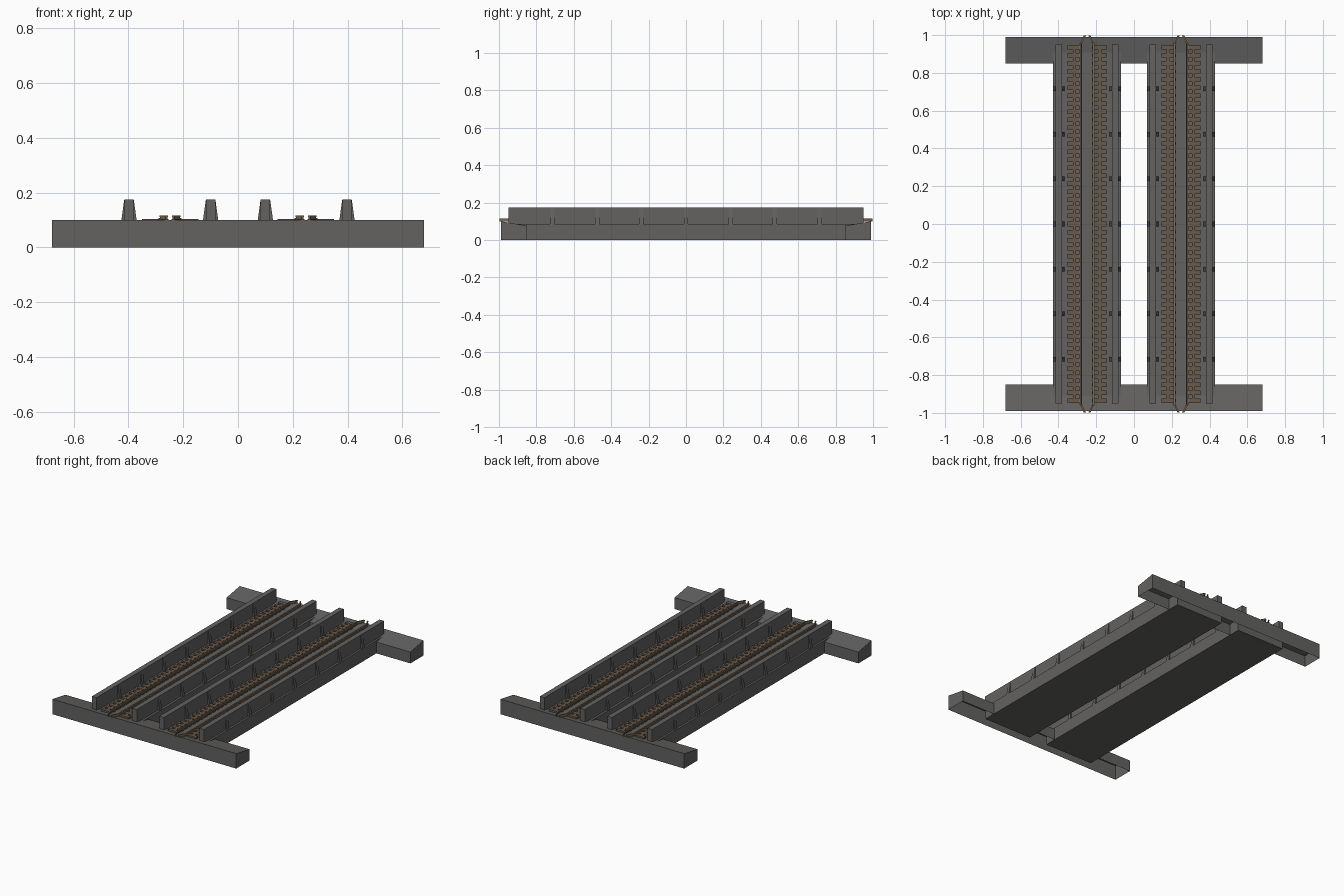
import bpy, bmesh

if "Cube" in bpy.data.objects:
    bpy.data.objects.remove(bpy.data.objects["Cube"])


def material(name, rgb):
    m = bpy.data.materials.new(name)
    m.diffuse_color = (*rgb, 1)
    m.use_nodes = True
    m.node_tree.nodes["Principled BSDF"].inputs["Base Color"].default_value = m.diffuse_color
    return m


GRAY = material("concrete_gray", (0.125, 0.122, 0.12))
BROWN = material("sleeper_brown", (0.14, 0.1, 0.07))
TAN = material("rail_tan", (0.2, 0.145, 0.095))


def finish(name, bm, mat):
    bmesh.ops.recalc_face_normals(bm, faces=bm.faces[:])
    me = bpy.data.meshes.new(name)
    bm.to_mesh(me)
    bm.free()
    me.materials.append(mat)
    ob = bpy.data.objects.new(name, me)
    bpy.context.collection.objects.link(ob)
    return ob


def box(bm, x0, x1, y0, y1, z0, z1):
    vs = bmesh.ops.create_cube(bm, size=1)["verts"]
    for v in vs:
        v.co.x = x0 if v.co.x < 0 else x1
        v.co.y = y0 if v.co.y < 0 else y1
        v.co.z = z0 if v.co.z < 0 else z1


def prism(bm, a, b):
    """Solid between two matching loops of points."""
    va = [bm.verts.new(p) for p in a]
    vb = [bm.verts.new(p) for p in b]
    n = len(a)
    faces = [bm.faces.new(va), bm.faces.new(vb[::-1])]
    for i in range(n):
        j = (i + 1) % n
        faces.append(bm.faces.new((va[i], vb[i], vb[j], va[j])))
    return faces


# end beams: sloped top, open underneath
for s, label in ((-1, "front"), (1, "back")):
    bm = bmesh.new()
    prof = [(s * 0.85, 0), (s * 0.99, 0), (s * 0.99, 0.1), (s * 0.85, 0.076)]
    prism(bm, [(-0.68, y, z) for y, z in prof], [(0.68, y, z) for y, z in prof])
    bottom = [f for f in bm.faces if all(v.co.z < 0.001 for v in f.verts)]
    bmesh.ops.recalc_face_normals(bm, faces=bm.faces[:])
    bmesh.ops.delete(bm, geom=bottom, context="FACES_ONLY")
    finish(label + "_end_beam", bm, GRAY)

RIBS = (-0.715, -0.475, -0.24, 0, 0.24, 0.475, 0.715)
for s, side in ((-1, "left"), (1, "right")):
    cx = s * 0.248

    # deck slab
    bm = bmesh.new()
    box(bm, cx - 0.18, cx + 0.18, -0.93, 0.93, 0, 0.086)
    finish(side + "_deck", bm, GRAY)

    # parapets with tapered ribs on both faces
    for px, label in ((s * 0.398, "outer"), (s * 0.1, "inner")):
        bm = bmesh.new()
        box(bm, px - 0.017, px + 0.017, -0.95, 0.95, 0.08, 0.175)
        for y in RIBS:
            rib = [(-0.03, 0.084), (0.03, 0.084), (0.0175, 0.174), (-0.0175, 0.174)]
            prism(bm, [(px + x, y - 0.012, z) for x, z in rib],
                  [(px + x, y + 0.012, z) for x, z in rib])
        finish(f"{side}_{label}_parapet", bm, GRAY)

    # sleepers and the strips joining them, clear of the centre
    bm = bmesh.new()
    count = 45
    for d in (-1, 1):
        for i in range(count):
            y = -0.935 + 1.87 * i / (count - 1)
            xs = sorted((cx + d * 0.036, cx + d * 0.103))
            box(bm, *xs, y - 0.012, y + 0.012, 0.085, 0.104)
        xs = sorted((cx + d * 0.058, cx + d * 0.076))
        box(bm, *xs, -0.945, 0.945, 0.085, 0.1035)
    finish(side + "_sleepers", bm, BROWN)

    # guard rails that close together at both ends
    bm = bmesh.new()
    path = [(0.012, -0.998), (0.034, -0.955), (0.034, 0.955), (0.012, 0.998)]
    for d in (-1, 1):
        for (xa, ya), (xb, yb) in zip(path, path[1:]):
            for w, z0, z1 in ((0.006, 0.1, 0.103), (0.0025, 0.102, 0.112), (0.0045, 0.111, 0.116)):
                quad = [(-w, z0), (w, z0), (w, z1), (-w, z1)]
                prism(bm, [(cx + d * xa + x, ya, z) for x, z in quad],
                      [(cx + d * xb + x, yb, z) for x, z in quad])
        # rail chairs
        for i in range(count):
            y = -0.935 + 1.87 * i / (count - 1)
            box(bm, cx + d * 0.034 - 0.008, cx + d * 0.034 + 0.008,
                y - 0.008, y + 0.008, 0.1, 0.107)
    finish(side + "_guard_rails", bm, TAN)
